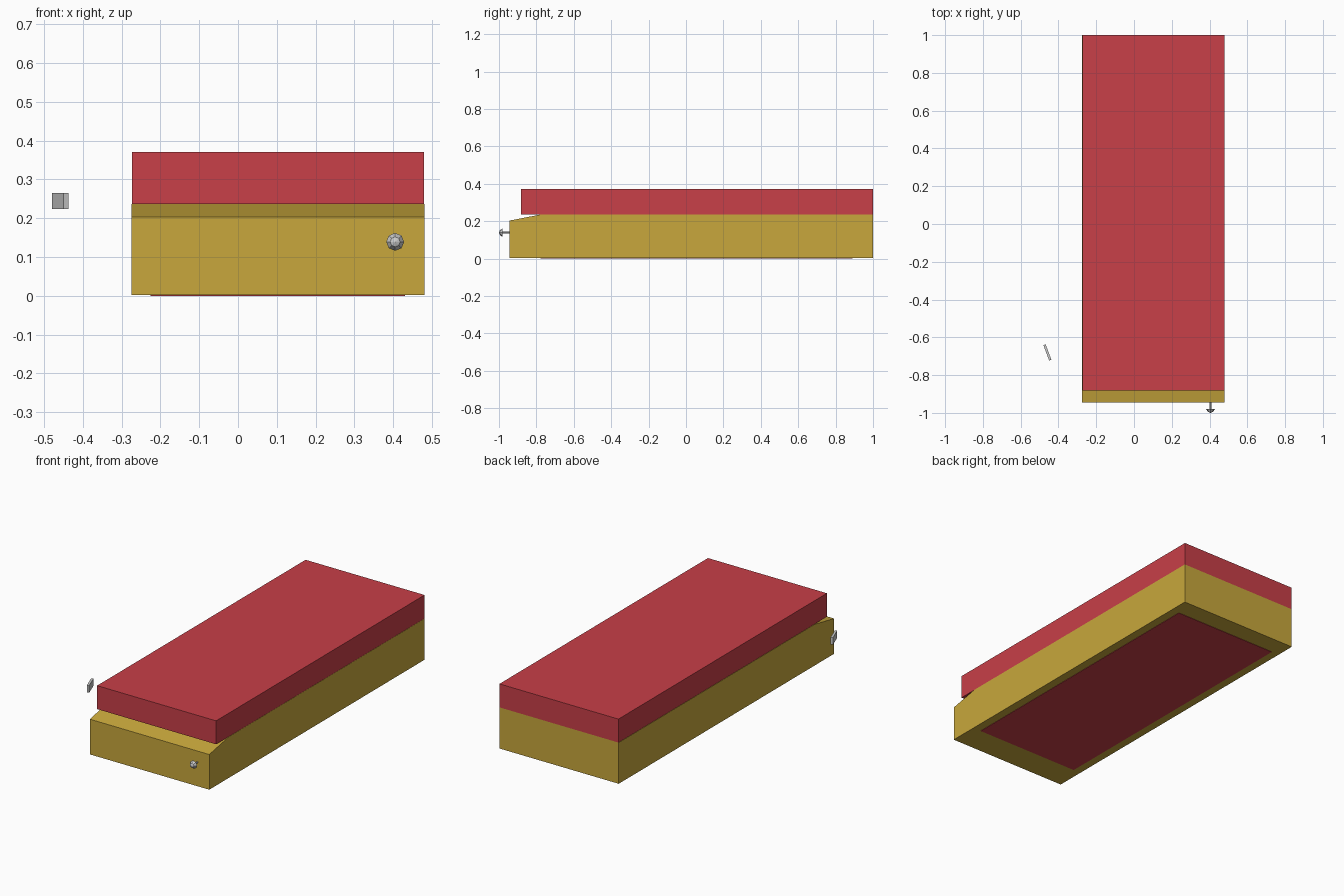
import bpy, bmesh, math
from mathutils import Matrix

if "Cube" in bpy.data.objects:
    bpy.data.objects.remove(bpy.data.objects["Cube"])


def material(name, rgb):
    m = bpy.data.materials.new(name)
    m.diffuse_color = (*rgb, 1)
    m.use_nodes = True
    m.node_tree.nodes["Principled BSDF"].inputs["Base Color"].default_value = m.diffuse_color
    return m


def finish(name, bm, mat=None):
    bmesh.ops.recalc_face_normals(bm, faces=bm.faces)
    me = bpy.data.meshes.new(name)
    bm.to_mesh(me)
    bm.free()
    ob = bpy.data.objects.new(name, me)
    bpy.context.collection.objects.link(ob)
    if mat:
        me.materials.append(mat)
    return ob


def box(name, lo, hi, mat=None, turn=0):
    size = [b - a for a, b in zip(lo, hi)]
    mid = [(a + b) / 2 for a, b in zip(lo, hi)]
    bm = bmesh.new()
    bmesh.ops.create_cube(bm, size=1)
    bm.transform(Matrix.Translation(mid) @ Matrix.Rotation(turn, 4, 'Z')
                 @ Matrix.Diagonal((*size, 1)))
    return finish(name, bm, mat)


def prism(name, profile, x0, x1, mat):
    """Extrude a (y, z) profile along x."""
    bm = bmesh.new()
    face = bm.faces.new([bm.verts.new((x0, y, z)) for y, z in profile])
    ext = bmesh.ops.extrude_face_region(bm, geom=[face])
    verts = [v for v in ext["geom"] if isinstance(v, bmesh.types.BMVert)]
    bmesh.ops.translate(bm, verts=verts, vec=(x1 - x0, 0, 0))
    return finish(name, bm, mat)


def lathe(name, profile, centre, sides):
    """Spin a (radius, y) profile about the y axis through centre (x, z)."""
    bm = bmesh.new()
    vs = [bm.verts.new((r, y, 0)) for r, y in profile]
    es = [bm.edges.new(p) for p in zip(vs, vs[1:])]
    bmesh.ops.spin(bm, geom=vs + es, cent=(0, 0, 0), axis=(0, 1, 0),
                   angle=math.tau, steps=sides)
    bmesh.ops.remove_doubles(bm, verts=bm.verts, dist=1e-5)
    bm.transform(Matrix.Translation((centre[0], 0, centre[1])))
    return finish(name, bm)


yellow = material("yellow", (0.58, 0.39, 0.045))
red = material("red", (0.58, 0.05, 0.065))
X0, X1 = -0.275, 0.48

# Base with sloped front section
prism("base", [(-0.945, 0.002), (-0.77, 0.002), (1, 0.002), (1, 0.237),
               (-0.77, 0.237), (-0.945, 0.203)], X0, X1, yellow)

# Overhanging top slab and the panel set in the underside
box("top_slab", (X0 + 0.002, -0.882, 0.237), (X1 - 0.001, 1, 0.371), red)
box("underside_panel", (-0.226, -0.777, 0), (0.43, 0.89, 0.003), red)

# Domed knob on a thin stem
lathe("knob", [(0, -1), (0.013, -0.995), (0.023, -0.98), (0.005, -0.98),
               (0.005, -0.94), (0, -0.94)], (0.405, 0.139), 8)

# Small loose plate, turned slightly
box("loose_plate", (-0.4648, -0.7235, 0.224), (-0.4522, -0.6365, 0.265),
    turn=math.radians(20.6))
